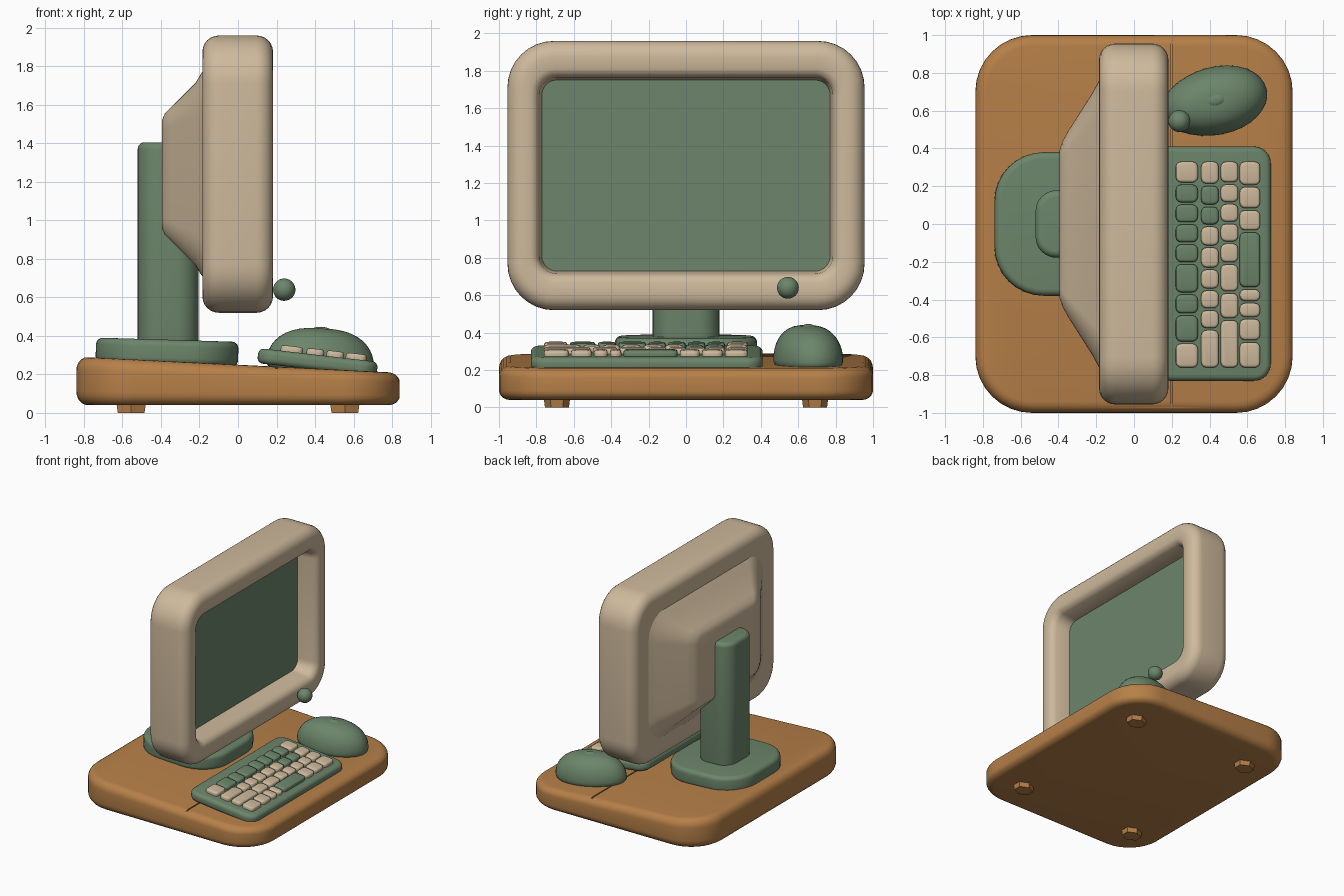
import bpy, bmesh, math
from mathutils import Matrix, Vector

if "Cube" in bpy.data.objects:
    bpy.data.objects.remove(bpy.data.objects["Cube"])


def material(name, rgb):
    m = bpy.data.materials.new(name)
    m.diffuse_color = (*rgb, 1)
    m.use_nodes = True
    m.node_tree.nodes["Principled BSDF"].inputs["Base Color"].default_value = m.diffuse_color
    return m


CREAM = material("cream", (0.62, 0.49, 0.335))
GREEN = material("sage green", (0.15, 0.235, 0.145))
WOOD = material("warm wood", (0.47, 0.215, 0.065))


def finish(name, bm, mat):
    bmesh.ops.recalc_face_normals(bm, faces=bm.faces)
    me = bpy.data.meshes.new(name)
    bm.to_mesh(me)
    bm.free()
    me.materials.append(mat)
    ob = bpy.data.objects.new(name, me)
    bpy.context.collection.objects.link(ob)
    return ob


def rounded_rect(hx, hy, r, n):
    r = min(r, hx, hy)
    pts = []
    for k, (sx, sy) in enumerate([(1, 1), (-1, 1), (-1, -1), (1, -1)]):
        for i in range(n + 1):
            a = math.pi / 2 * (k + i / n)
            pts.append((sx * (hx - r) + r * math.cos(a), sy * (hy - r) + r * math.sin(a)))
    return pts


def loft(name, rings, mat, place, n=8):
    """rings: (height, half a, half b, corner radius); place maps (a, b, height) to a point."""
    bm = bmesh.new()
    loops = [[bm.verts.new(place(a, b, h)) for a, b in rounded_rect(ha, hb, r, n)]
             for h, ha, hb, r in rings]
    for l0, l1 in zip(loops, loops[1:]):
        for i in range(len(l0)):
            j = (i + 1) % len(l0)
            bm.faces.new((l0[i], l0[j], l1[j], l1[i]))
    bm.faces.new(loops[0])
    bm.faces.new(loops[-1])
    return finish(name, bm, mat)


def slab_rings(h0, h1, ha, hb, r, bevel, seg=5):
    """Rings of a rounded slab with rolled bottom and top edges."""
    out = []
    for k in range(seg + 1):
        t = math.pi / 2 * k / seg
        i = bevel * (1 - math.sin(t))
        out.append((h0 + bevel * (1 - math.cos(t)), ha - i, hb - i, max(r - i, 0.01)))
    return out + [(h1 - (h - h0), a, b, c) for h, a, b, c in reversed(out)]


def slab(name, mat, matrix, h0, h1, ha, hb, r, bevel, n=8, seg=5):
    return loft(name, slab_rings(h0, h1, ha, hb, r, bevel, seg), mat,
                lambda a, b, h: matrix @ Vector((a, b, h)), n)


# Wooden base: top slopes down towards the keyboard
def sloped(a, b, h):
    return Vector((a, b, h - 0.05 * a * (h - 0.04) / 0.21))


base = loft("wooden_base", slab_rings(0.04, 0.25, 0.84, 1.0, 0.3, 0.06), WOOD, sloped)

# Shallow seam across the base
bm = bmesh.new()
bmesh.ops.create_cube(bm, size=1, matrix=Matrix.Translation((0.2, 0, 0.255)) @ Matrix.Diagonal((0.01, 2.2, 0.05, 1)))
cutter = finish("seam_cutter", bm, WOOD)
cutter.hide_render = True
mod = base.modifiers.new("seam", 'BOOLEAN')
mod.operation, mod.object, mod.solver = 'DIFFERENCE', cutter, 'EXACT'
bpy.context.view_layer.objects.active = base
bpy.ops.object.modifier_apply(modifier="seam")
bpy.data.objects.remove(cutter)

# Feet
for sx in (-1, 1):
    for sy in (-1, 1):
        bm = bmesh.new()
        bmesh.ops.create_cone(bm, cap_ends=True, segments=6, radius1=0.08, radius2=0.09, depth=0.06,
                              matrix=Matrix.Translation((sx * 0.555, sy * 0.69, 0.03)) @ Matrix.Diagonal((1, 0.8, 1, 1)))
        finish("foot", bm, WOOD)

# Stand
slab("stand_foot", GREEN, Matrix.Translation((-0.37, 0, 0.27)) @ Matrix.Rotation(0.03, 4, 'Y'),
     -0.02, 0.11, 0.37, 0.38, 0.26, 0.035)
slab("stand_column", GREEN, Matrix.Translation((-0.363, 0, 0)), 0.35, 1.405, 0.158, 0.178, 0.11, 0.035)


# Monitor: lofted along x
def along_x(a, b, h):
    return Vector((h, a, b + 1.24))


body = slab_rings(-0.185, 0.182, 0.955, 0.72, 0.25, 0.085, 6)
body += [(0.182, 0.83, 0.57, 0.13), (0.17, 0.803, 0.543, 0.11), (0.14, 0.785, 0.525, 0.095),
         (0.01, 0.77, 0.51, 0.08)]
loft("monitor_frame", body, CREAM, along_x)
loft("screen", [(0.008, 0.775, 0.515, 0.085), (0.016, 0.775, 0.515, 0.085)], GREEN, along_x)
loft("monitor_back", [(-0.17, 0.79, 0.545, 0.2), (-0.19, 0.75, 0.525, 0.19), (-0.22, 0.695, 0.475, 0.17),
                      (-0.35, 0.49, 0.345, 0.1), (-0.38, 0.435, 0.315, 0.08), (-0.395, 0.39, 0.28, 0.06)],
     CREAM, along_x)


def ellipsoid(name, mat, matrix, shape=None):
    bm = bmesh.new()
    bmesh.ops.create_uvsphere(bm, u_segments=32, v_segments=20, radius=1)
    if shape:
        for v in bm.verts:
            v.co = shape(v.co)
    bm.transform(matrix)
    return finish(name, bm, mat)


# Knob on the monitor
ellipsoid("knob", GREEN, Matrix.Translation((0.24, 0.545, 0.64)) @ Matrix.Scale(0.058, 4))


# Mouse: domed top, flat bottom
def dome(c):
    w = math.hypot(c.x, c.y)
    k = w ** 0.75 / w if w > 1e-5 else 1
    z = c.z * 0.185 if c.z > 0 else max(c.z * 0.08, -0.045)
    return Vector((c.x * k * 0.285, c.y * k * 0.18 * (1 + 0.06 * c.x), z))


mouse_at = (Matrix.Translation((0.425, 0.65, 0.255)) @ Matrix.Rotation(0.06, 4, 'Y')
            @ Matrix.Rotation(math.radians(13), 4, 'Z'))
ellipsoid("mouse", GREEN, mouse_at, dome)
ellipsoid("mouse_wheel", GREEN, mouse_at @ Matrix.Translation((0, 0.005, 0.17)) @ Matrix.Diagonal((0.055, 0.035, 0.022, 1)))

# Keyboard, tilted forward
board = Matrix.Translation((0.41, -0.21, 0.235)) @ Matrix.Rotation(0.115, 4, 'Y')
slab("keyboard_body", GREEN, board, -0.012, 0.066, 0.312, 0.62, 0.09, 0.03)

# Key rows: x centre, half depth, (key lengths), colours (c cream, g green)
ROWS = [
    (0.27, 0.058, (20, 17, 17, 17, 17, 27, 18, 25, 23), "cgggggggc"),
    (0.393, 0.046, (20, 17, 16, 17, 18, 17, 16, 16, 34), "cggcccccc"),
    (0.497, 0.046, (20, 17, 17, 17, 18, 26, 24, 46), "cccccccc"),
    (0.606, 0.054, (22, 20, 19, 52, 11, 13, 20, 24), "cccgcccc"),
]
for x, hx, lengths, colours in ROWS:
    gap = 0.012
    unit = (1.09 - gap * (len(lengths) - 1)) / sum(lengths)
    y = 0.33
    for length, c in zip(lengths, colours):
        hy = length * unit / 2
        m = board @ Matrix.Translation((x - 0.41, y - hy + 0.21, 0.05))
        slab("key", CREAM if c == "c" else GREEN, m, 0, 0.046, hx, hy, 0.028, 0.014, 3, 3)
        y -= 2 * hy + gap

# Smooth shading with sharp creases kept
bpy.ops.object.select_all(action='SELECT')
bpy.ops.object.shade_smooth_by_angle(angle=math.radians(40))
